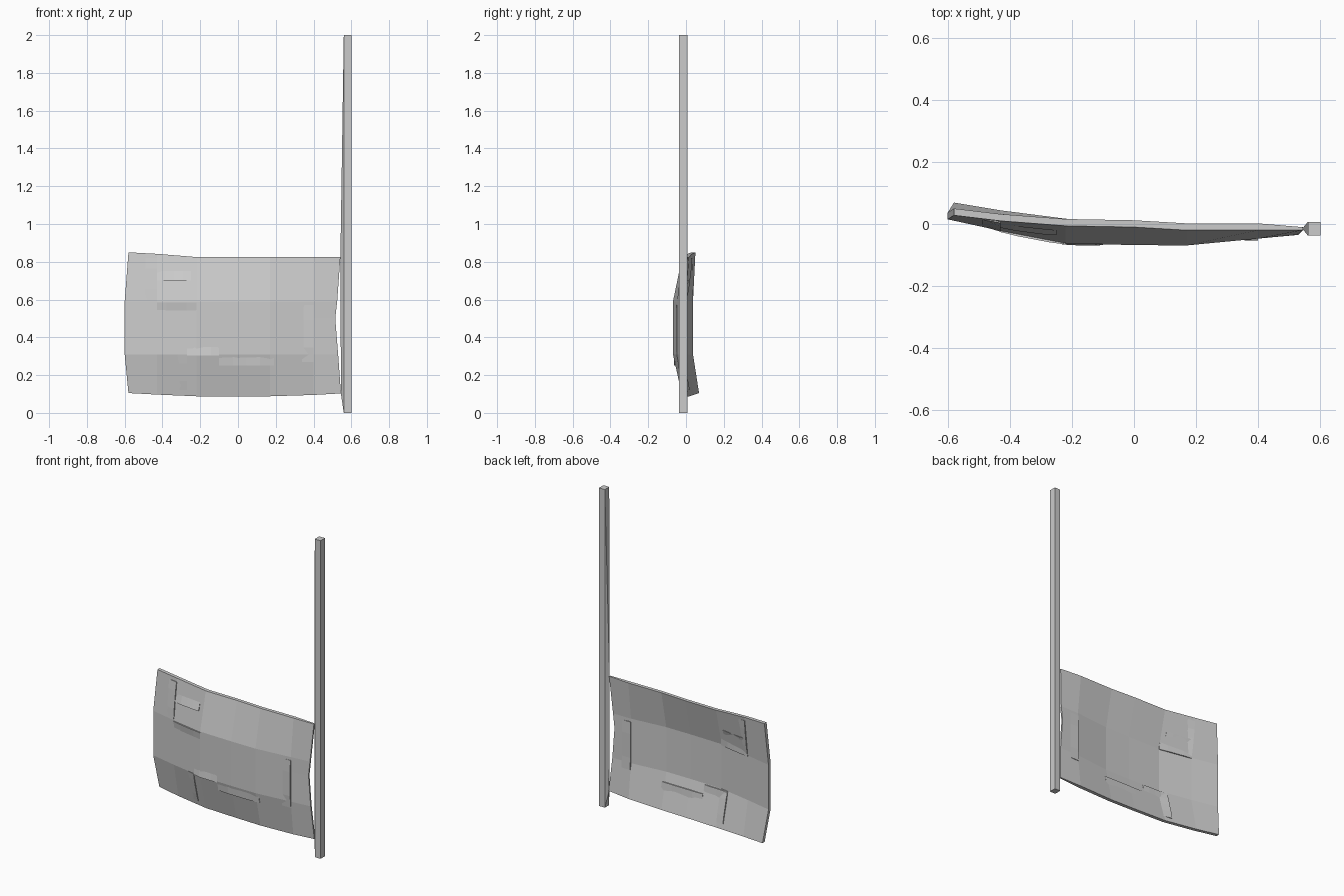
import bpy, bmesh
from mathutils import Vector

if "Cube" in bpy.data.objects:
    bpy.data.objects.remove(bpy.data.objects["Cube"])


def make(name, verts, faces):
    mesh = bpy.data.meshes.new(name)
    mesh.from_pydata(verts, [], faces)
    bm = bmesh.new()
    bm.from_mesh(mesh)
    bmesh.ops.recalc_face_normals(bm, faces=bm.faces)
    bm.to_mesh(mesh)
    bm.free()
    ob = bpy.data.objects.new(name, mesh)
    bpy.context.collection.objects.link(ob)
    return ob


# Pole: square post with a pinched ridge where the cloth attaches
l, r, f, b = 0.56, 0.60, -0.037, 0.007
pole = [(l, f, 0), (r, f, 0), (r, b, 0), (l, b, 0),
        (l, f, 2), (r, f, 2), (r, b, 2), (l, b, 2),
        (0.545, -0.015, 0.10), (0.542, -0.015, 0.825)]
make("pole", pole, [(0, 1, 2, 3), (4, 5, 6, 7), (0, 1, 5, 4), (1, 2, 6, 5),
                    (2, 3, 7, 6), (0, 8, 9, 4), (3, 8, 9, 7), (0, 3, 8), (4, 7, 9)])

# Cloth columns: x, then front-face y at bottom, middle and top, and bottom/top z
COLS = [(-0.60, 0.047, 0.015, 0.028, 0.105, 0.85),
        (-0.43, 0.022, -0.022, 0.010, 0.097, 0.842),
        (-0.22, -0.005, -0.062, -0.006, 0.088, 0.825),
        (0.00, -0.015, -0.068, -0.010, 0.088, 0.825),
        (0.17, -0.020, -0.069, -0.020, 0.088, 0.825),
        (0.40, -0.022, -0.047, -0.020, 0.095, 0.825),
        (0.53, -0.020, -0.035, -0.020, 0.103, 0.825)]
THICK = 0.022
LEFT_X = [-0.58, -0.60, -0.60, -0.60, -0.58]
RIGHT_X = [0.545, 0.53, 0.515, 0.525, 0.542]


def rows(c):
    x, yb, ym, yt, zb, zt = c
    return [(yb, zb), (ym, 0.31), (ym, 0.5), (ym, 0.59), (yt, zt)]


# Flag cloth: front and back sheets closed along the border
nc, nr = len(COLS), 5
verts, faces = [], []
for side in (0, 1):
    for i, c in enumerate(COLS):
        for j, (y, z) in enumerate(rows(c)):
            x = LEFT_X[j] if i == 0 else RIGHT_X[j] if i == nc - 1 else c[0]
            t = 0.010 if i == nc - 1 else THICK
            verts.append((x, y + side * t, z))
idx = lambda s, i, j: s * nc * nr + i * nr + j
for s in (0, 1):
    for i in range(nc - 1):
        for j in range(nr - 1):
            faces.append((idx(s, i, j), idx(s, i + 1, j), idx(s, i + 1, j + 1), idx(s, i, j + 1)))
for i in range(nc - 1):
    for j in (0, nr - 1):
        faces.append((idx(0, i, j), idx(0, i + 1, j), idx(1, i + 1, j), idx(1, i, j)))
for j in range(nr - 1):
    for i in (0, nc - 1):
        faces.append((idx(0, i, j), idx(0, i, j + 1), idx(1, i, j + 1), idx(1, i, j)))
make("flag_cloth", verts, faces)


def front_y(x, z):
    """Front surface of the cloth at x, z."""
    for a, c in zip(COLS, COLS[1:]):
        if x <= c[0]:
            break
    t = (x - a[0]) / (c[0] - a[0])
    prof = [(p[0] + (q[0] - p[0]) * t, p[1] + (q[1] - p[1]) * t) for p, q in zip(rows(a), rows(c))]
    for (y0, z0), (y1, z1) in zip(prof, prof[1:]):
        if z <= z1:
            break
    return y0 + (y1 - y0) * (z - z0) / (z1 - z0)


def lip(name, p, q, fade, back):
    """Low wedge: a sharp step along p-q that fades into the cloth."""
    n, sgn = 4, (1 if back else -1)
    v, fc = [], []
    for k in range(n + 1):
        x, z = Vector(p).lerp(Vector(q), k / n)
        base = THICK if back else 0
        y = front_y(x, z) + base
        x2, z2 = x + fade[0], z + fade[1]
        h = 0.007 if 0 < k < n else 0.004
        v += [(x, y - sgn * 0.003, z), (x, y + sgn * h, z),
              (x2, front_y(x2, z2) + base - sgn * 0.001, z2)]
    for k in range(n):
        o = 3 * k
        for m in range(3):
            m2 = (m + 1) % 3
            fc.append((o + m, o + m2, o + 3 + m2, o + 3 + m))
    fc += [(0, 1, 2), (3 * n, 3 * n + 1, 3 * n + 2)]
    make(name, v, fc)


# Panel seams: start, end (x, z) and direction in which the step fades
SEAMS = [((-0.43, 0.60), (-0.43, 0.82), (-0.06, 0)),
         ((-0.43, 0.70), (-0.25, 0.70), (0, 0.05)),
         ((-0.43, 0.585), (-0.22, 0.585), (0, -0.05)),
         ((-0.27, 0.12), (-0.27, 0.31), (-0.06, 0)),
         ((-0.27, 0.305), (-0.10, 0.305), (0, 0.05)),
         ((-0.10, 0.25), (0.19, 0.25), (0, 0.05)),
         ((0.40, 0.27), (0.40, 0.57), (-0.06, 0))]
for n, (p, q, d) in enumerate(SEAMS):
    lip(f"seam_front_{n}", p, q, d, False)
    lip(f"seam_back_{n}", p, q, (-d[0], -d[1]), True)
